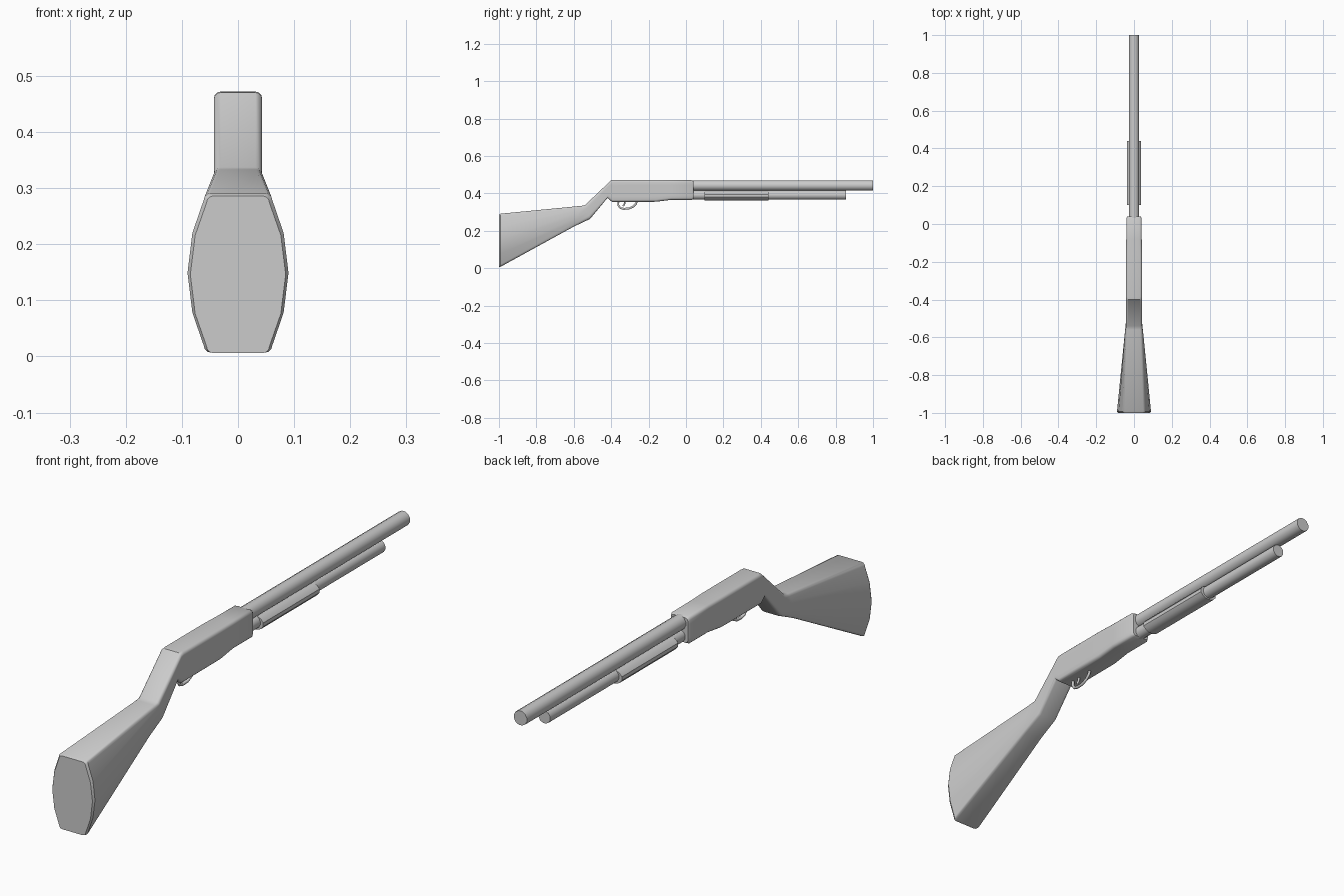
import bpy, bmesh, math
from mathutils import Vector

if "Cube" in bpy.data.objects:
    bpy.data.objects.remove(bpy.data.objects["Cube"])


def finish(name, bm, angle=35):
    bmesh.ops.recalc_face_normals(bm, faces=bm.faces)
    me = bpy.data.meshes.new(name)
    bm.to_mesh(me)
    bm.free()
    ob = bpy.data.objects.new(name, me)
    bpy.context.collection.objects.link(ob)
    bpy.ops.object.select_all(action='DESELECT')
    ob.select_set(True)
    bpy.context.view_layer.objects.active = ob
    bpy.ops.object.shade_smooth_by_angle(angle=math.radians(angle))
    return ob


def ring(bottom, top, edge, mid, r=0.012):
    """Rounded section between two (y, z) points, bulging from edge to mid half-width."""
    b, t = Vector((0, *bottom)), Vector((0, *top))
    length = (t - b).length
    arc = [math.radians(a) for a in (0, 30, 60, 90)]
    low = [(edge - r + r * math.sin(a), r - r * math.cos(a)) for a in arc]
    side = [(edge + (mid - edge) * k, length * f)
            for f, k in ((.25, .7), (.5, 1), (.75, .7))]
    high = [(x, length - d) for x, d in reversed(low)]
    half = low + side + high
    full = half + [(-x, d) for x, d in reversed(half)]
    return [b.lerp(t, d / length) + Vector((x, 0, 0)) for x, d in full]


def loft(name, sections):
    bm = bmesh.new()
    rings = [[bm.verts.new(p) for p in ring(*s)] for s in sections]
    n = len(rings[0])
    for a, b in zip(rings, rings[1:]):
        for i in range(n):
            j = (i + 1) % n
            bm.faces.new((a[i], a[j], b[j], b[i]))
    bm.faces.new(rings[0])
    bm.faces.new(rings[-1])
    return finish(name, bm)


def tube(name, y0, y1, z, rx, rz, sides=12):
    bm = bmesh.new()
    rows = []
    for y in (y0, y1):
        rows.append([bm.verts.new((rx * math.cos(a), y, z + rz * math.sin(a)))
                     for a in (2 * math.pi * (i + .5) / sides for i in range(sides))])
    for i in range(sides):
        j = (i + 1) % sides
        bm.faces.new((rows[0][i], rows[0][j], rows[1][j], rows[1][i]))
    for row in rows:
        bm.faces.new(row)
    return finish(name, bm)


def wire(name, points, radius):
    cu = bpy.data.curves.new(name, 'CURVE')
    cu.dimensions = '3D'
    cu.bevel_depth, cu.bevel_resolution = radius, 1
    cu.use_fill_caps = True
    sp = cu.splines.new('POLY')
    sp.points.add(len(points) - 1)
    for p, (y, z) in zip(sp.points, points):
        p.co = (0, y, z, 1)
    ob = bpy.data.objects.new(name, cu)
    bpy.context.collection.objects.link(ob)


# Butt, tapering stock, sloped grip and receiver as one continuous body
loft("stock_and_receiver", [
    ((-1.0, .006), (-1.0, .286), .056, .085),
    ((-.992, .007), (-.992, .291), .061, .090),
    ((-.60, .222), (-.56, .333), .044, .049),
    ((-.513, .263), (-.54, .337), .043, .043),
    ((-.42, .375), (-.40, .470), .043, .043),
    ((-.395, .354), (-.385, .472), .043, .043),
    ((-.16, .355), (-.16, .472), .043, .043),
    ((-.08, .365), (-.08, .471), .041, .041),
    ((.030, .365), (.030, .470), .041, .041),
    ((.040, .370), (.040, .465), .036, .036),
])

# Barrel, tube beneath it and the sliding grip
tube("barrel", .02, 1.0, .442, .028, .028)
tube("magazine_tube", .02, .855, .391, .025, .025)
tube("fore_grip", .10, .44, .388, .038, .027)

# Trigger guard loop and trigger
wire("trigger_guard", [(-.362, .358), (-.362, .337), (-.352, .322), (-.333, .317),
                       (-.305, .319), (-.283, .329), (-.268, .343), (-.262, .358)], .006)
wire("trigger", [(-.325, .36), (-.328, .345), (-.336, .332)], .005)
